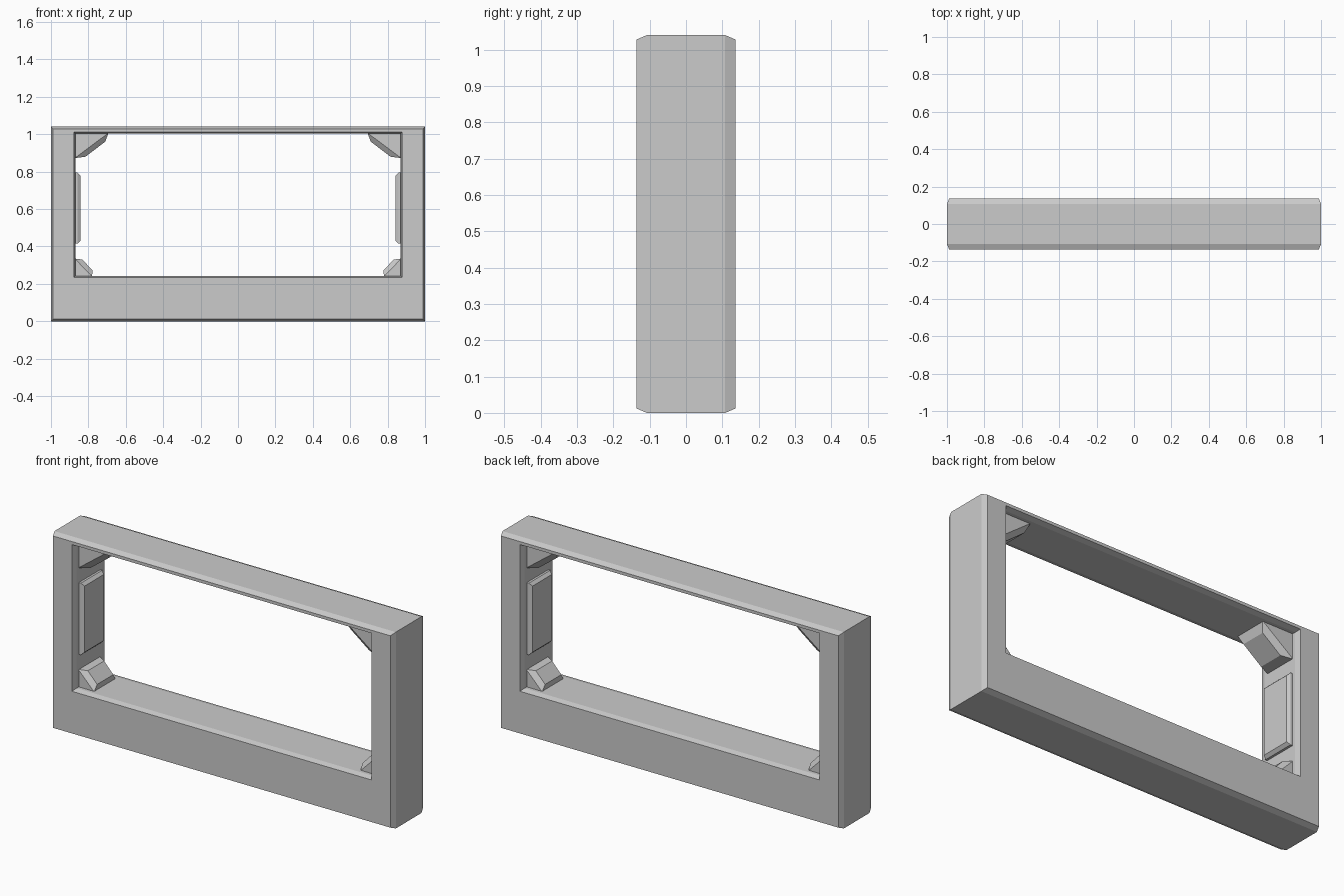
import bpy, bmesh

if "Cube" in bpy.data.objects:
    bpy.data.objects.remove(bpy.data.objects["Cube"])


def finish(name, bm):
    bmesh.ops.recalc_face_normals(bm, faces=bm.faces)
    mesh = bpy.data.meshes.new(name)
    bm.to_mesh(mesh)
    bm.free()
    obj = bpy.data.objects.new(name, mesh)
    bpy.context.collection.objects.link(obj)
    return obj


def hull(name, points):
    bm = bmesh.new()
    for p in points:
        bm.verts.new(p)
    bmesh.ops.convex_hull(bm, input=bm.verts)
    bmesh.ops.dissolve_limit(bm, angle_limit=0.01, verts=bm.verts, edges=bm.edges)
    return finish(name, bm)


def mirrored(obj):
    obj.modifiers.new("Mirror", "MIRROR").use_axis[0] = True
    return obj


# Frame: rectangular loops (half width, bottom, top, y) bridged into a chamfered ring
FACE, EDGE = 0.136, 0.108
outer, outer_rim = (1.0, 0.0, 1.04), (0.988, 0.012, 1.028)
inner, inner_rim = (0.87, 0.243, 1.004), (0.878, 0.235, 1.012)
section = [(outer, EDGE), (outer, -EDGE), (outer_rim, -FACE), (inner_rim, -FACE),
           (inner, -EDGE), (inner, EDGE), (inner_rim, FACE), (outer_rim, FACE)]
bm = bmesh.new()
loops = []
for (w, lo, hi), y in section:
    loops.append([bm.verts.new(p) for p in
                  ((-w, y, lo), (w, y, lo), (w, y, hi), (-w, y, hi))])
for i, a in enumerate(loops):
    b = loops[(i + 1) % len(loops)]
    for j in range(4):
        k = (j + 1) % 4
        bm.faces.new((a[j], a[k], b[k], b[j]))
finish("window_frame", bm)

# Raised panels on the inner side walls
panel = [(0.875, s * 0.09, z) for s in (-1, 1) for z in (0.415, 0.795)]
panel += [(0.858, s * 0.09, z) for s in (-1, 1) for z in (0.415, 0.795)]
panel += [(0.843, s * 0.08, z) for s in (-1, 1) for z in (0.43, 0.78)]
mirrored(hull("side_panel", panel))


# Corner braces: triangular block with a raised bevelled face
def brace(name, tri, raised):
    pts = [(x, s * 0.09, z) for s in (-1, 1) for x, z in tri]
    pts += [(x, s * 0.068, z) for s in (-1, 1) for x, z in raised]
    mirrored(hull(name, pts))


brace("upper_corner_brace",
      [(0.873, 1.007), (0.873, 0.872), (0.692, 1.007)],
      [(0.815, 0.88), (0.71, 0.96)])
brace("lower_corner_brace",
      [(0.873, 0.24), (0.873, 0.335), (0.78, 0.24)],
      [(0.832, 0.33), (0.778, 0.272)])
